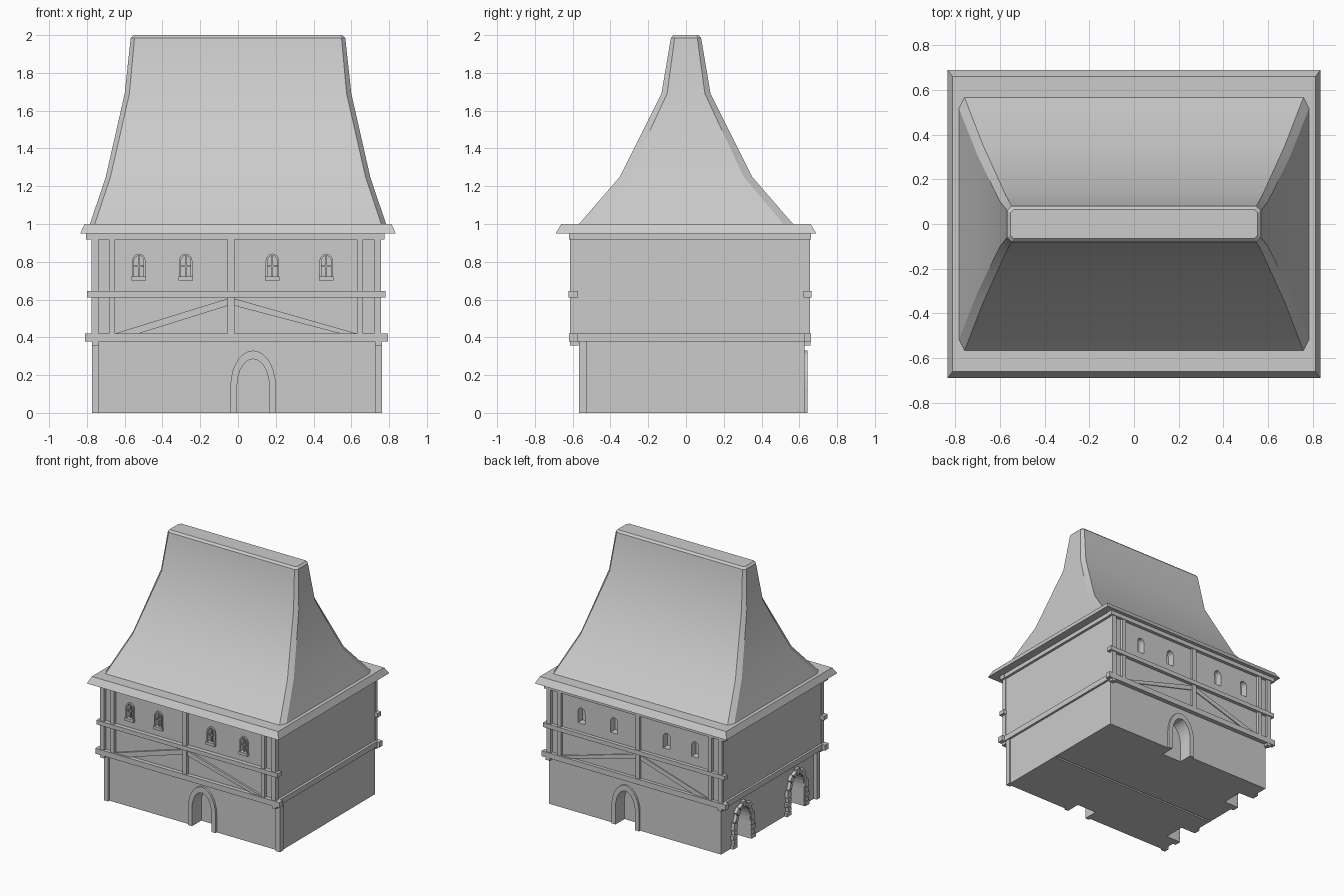
import bpy, math
from mathutils import Matrix, Vector

if "Cube" in bpy.data.objects:
    bpy.data.objects.remove(bpy.data.objects["Cube"])


def mesh(name, verts, faces, mat=Matrix()):
    me = bpy.data.meshes.new(name)
    me.from_pydata([mat @ Vector(v) for v in verts], [], faces)
    ob = bpy.data.objects.new(name, me)
    bpy.context.collection.objects.link(ob)
    return ob


def loft(name, rings, mat=Matrix()):
    """Closed solid through rings of equal point count."""
    n, m = len(rings[0]), len(rings)
    faces = [[r * n + i, r * n + (i + 1) % n, (r + 1) * n + (i + 1) % n, (r + 1) * n + i]
             for r in range(m - 1) for i in range(n)]
    faces += [list(range(n))[::-1], list(range((m - 1) * n, m * n))]
    return mesh(name, [p for r in rings for p in r], faces, mat)


def box(name, x, y, z):
    return loft(name, [[(x[0], y[0], h), (x[1], y[0], h), (x[1], y[1], h), (x[0], y[1], h)] for h in z])


def prism(name, pts, d, mat=Matrix()):
    """Outline in x,z pushed along y."""
    return loft(name, [[(u, y, z) for u, z in pts] for y in (max(d), min(d))][::-1][::-1], mat)


def arch(cx, hw, base, spring, rise, n=14):
    top = [(cx + hw * math.cos(math.pi * i / n), spring + rise * math.sin(math.pi * i / n))
           for i in range(n + 1)]
    return [(cx + hw, base)] + top + [(cx - hw, base)]


def arch_frame(name, outer, inner, d, mat=Matrix()):
    """Rectangular section swept between two arch outlines."""
    rings = [[(o[0], d[0], o[1]), (o[0], d[1], o[1]), (i[0], d[1], i[1]), (i[0], d[0], i[1])]
             for o, i in zip(outer, inner)]
    return loft(name, rings, mat)


def join(name, obs):
    for o in bpy.context.selected_objects:
        o.select_set(False)
    for o in obs:
        o.select_set(True)
    bpy.context.view_layer.objects.active = obs[0]
    bpy.ops.object.join()
    obs[0].name = name
    return obs[0]


def fix(ob):
    import bmesh
    bm = bmesh.new()
    bm.from_mesh(ob.data)
    bmesh.ops.recalc_face_normals(bm, faces=bm.faces)
    bm.to_mesh(ob.data)
    bm.free()


def cut(ob, cutters):
    for o in [ob] + cutters:
        fix(o)
    c = join(ob.name + "_cutter", cutters)
    c.hide_render = True
    c.hide_set(True)
    md = ob.modifiers.new("openings", 'BOOLEAN')
    md.operation, md.solver, md.object = 'DIFFERENCE', 'EXACT', c


LEFT = Matrix.Rotation(-math.pi / 2, 4, 'Z')   # (u, d, z) -> (d, -u, z)
SIDE_ARCHES = (-0.37, 0.30)
WINDOWS = (-0.525, -0.277, 0.182, 0.467)
DOOR = 0.08

# Ground floor with arched openings and a seam in the underside
ground = box("ground_floor", (-0.745, 0.755), (-0.55, 0.627), (0, 0.39))
cutters = [prism("c", arch(DOOR, 0.085, -0.1, 0.14, 0.145), d) for d in ((-0.7, -0.45), (0.53, 0.8))]
cutters += [prism("c", arch(u, 0.085, -0.1, 0.14, 0.145), (-0.9, -0.64), LEFT) for u in SIDE_ARCHES]
cutters.append(box("c", (-0.73, 0.74), (-0.015, 0.0), (-0.1, 0.02)))
cut(ground, cutters)

# Door surrounds, front and back
for nm, d in (("front_door_frame", (-0.566, -0.53)), ("back_door_frame", (0.61, 0.642))):
    arch_frame(nm, arch(DOOR, 0.12, 0, 0.14, 0.19), arch(DOOR, 0.085, 0, 0.14, 0.145), d)

# Side arches with stone blocks
for k, u in enumerate(SIDE_ARCHES):
    arch_frame("side_arch_frame", arch(u, 0.11, 0, 0.14, 0.175),
               arch(u, 0.085, 0, 0.14, 0.145), (-0.76, -0.72), LEFT)
    for i in range(9):
        a0, a1 = (math.pi * (i + t) / 9 for t in (0.08, 0.92))
        w = 0.045 if i % 2 == 0 else 0.03
        pts = [(u + (0.088 + s) * math.cos(a), 0.14 + (0.148 + s) * math.sin(a))
               for a, s in ((a0, 0), (a0, w), (a1, w), (a1, 0))]
        prism("arch_stone", pts, (-0.77, -0.73), LEFT)
    for s in (-1, 1):
        for i in range(4):
            w = 0.125 if i % 2 else 0.14
            pts = [(u + s * 0.088, i * 0.036), (u + s * w, i * 0.036),
                   (u + s * w, i * 0.036 + 0.03), (u + s * 0.088, i * 0.036 + 0.03)]
            prism("jamb_stone", pts, (-0.77, -0.73), LEFT)

# Ground floor corner posts with small caps
for x in ((-0.773, -0.736), (0.726, 0.763)):
    box("ground_post", x, (-0.567, -0.525), (0, 0.377))
    for y in ((-0.615, -0.57), (0.625, 0.66)):
        box("post_corbel", x, y, (0.357, 0.38))

# Upper floor with window openings on both long faces
upper = box("upper_floor", (-0.768, 0.752), (-0.588, 0.636), (0.377, 0.955))
cut(upper, [prism("c", arch(x, 0.03, 0.712, 0.80, 0.033, 8), d)
            for x in WINDOWS for d in ((-0.7, -0.53), (0.58, 0.8))])

# Front window frames, bars and sills
for x in WINDOWS:
    parts = [arch_frame("window", arch(x, 0.036, 0.712, 0.80, 0.043, 8),
                        arch(x, 0.026, 0.712, 0.80, 0.032, 8), (-0.6, -0.57)),
             box("bar", (x - 0.004, x + 0.004), (-0.59, -0.575), (0.712, 0.832)),
             box("bar", (x - 0.028, x + 0.028), (-0.589, -0.576), (0.772, 0.78)),
             box("sill", (x - 0.039, x + 0.039), (-0.608, -0.57), (0.70, 0.722))]
    join("front_window", parts)

# Timber framing, front and back
for side, d in (("front", (-0.62, -0.575)), ("back", (0.625, 0.662))):
    inner = (d[0] + 0.006, d[1] - 0.006)
    for x in ((-0.775, -0.738), (-0.683, -0.652), (-0.055, -0.018), (0.63, 0.662), (0.72, 0.758)):
        box(side + "_post", x, inner, (0.40, 0.93))
    box(side + "_lower_beam", (-0.81, 0.794), d, (0.377, 0.42))
    box(side + "_middle_beam", (-0.80, 0.782), (d[0] - 0.002, d[1] + 0.002), (0.612, 0.645))
    box(side + "_top_beam", (-0.805, 0.775), d, (0.918, 0.955))
    prism(side + "_brace", [(-0.055, 0.605), (-0.652, 0.42), (-0.525, 0.42), (-0.055, 0.567)],
          (d[0] + 0.015, d[1] - 0.015))
    prism(side + "_brace", [(-0.018, 0.605), (-0.018, 0.567), (0.54, 0.42), (0.63, 0.42)],
          (d[0] + 0.015, d[1] - 0.015))

# Side beams
for x in ((-0.785, -0.74), (0.73, 0.772)):
    box("side_lower_beam", x, (-0.6, 0.65), (0.377, 0.42))
    box("side_top_beam", x, (-0.6, 0.65), (0.918, 0.955))

# Eave slab
loft("eave", [[(sx * x, sy * y, z) for sx, sy in ((-1, -1), (1, -1), (1, 1), (-1, 1))]
              for x, y, z in ((0.835, 0.69, 0.95), (0.812, 0.66, 1.0))])


# Flared hip roof with chamfered corners
def octagon(x, y, z, cx, cy):
    q = [(x, y - cy), (x - cx, y)]
    pts = q + [(-a, b) for a, b in q[::-1]]
    return [(a, b, z) for a, b in pts + [(-a, -b) for a, b in pts]]


roof = loft("roof", [octagon(*r) for r in (
    (0.787, 0.575, 0.99, 0.025, 0.05), (0.70, 0.35, 1.25, 0.025, 0.045),
    (0.60, 0.13, 1.69, 0.025, 0.03), (0.568, 0.08, 1.985, 0.02, 0.02),
    (0.553, 0.065, 2.0, 0.015, 0.015))])

# Consistent normals; smooth roof slopes with sharp corners
for ob in list(bpy.data.objects):
    fix(ob)
    ob.select_set(False)
roof.select_set(True)
bpy.context.view_layer.objects.active = roof
bpy.ops.object.shade_smooth_by_angle(angle=math.radians(22))
